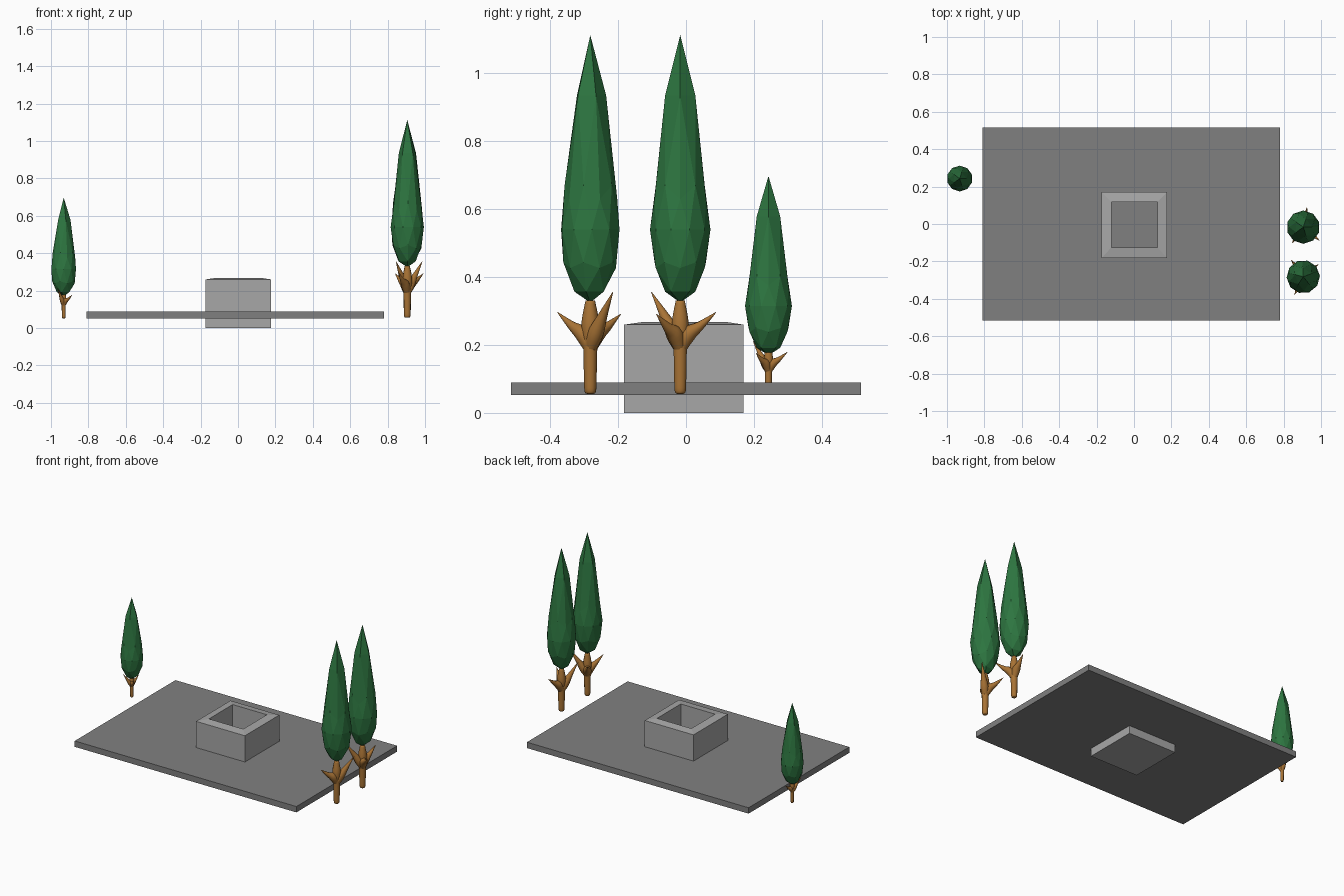
import bpy, bmesh, math
from mathutils import Vector, Matrix

if "Cube" in bpy.data.objects:
    bpy.data.objects.remove(bpy.data.objects["Cube"])


def material(name, rgb):
    m = bpy.data.materials.new(name)
    m.diffuse_color = (*rgb, 1)
    m.use_nodes = True
    m.node_tree.nodes["Principled BSDF"].inputs["Base Color"].default_value = m.diffuse_color
    return m


SLAB = material("dark_grey_stone", (0.216, 0.216, 0.216))
BASIN = material("light_grey_stone", (0.39, 0.39, 0.39))
LEAF = material("cypress_green", (0.026, 0.178, 0.051))
BARK = material("brown_bark", (0.39, 0.17, 0.035))


def finish(bm, name, mat, smooth=False):
    bmesh.ops.recalc_face_normals(bm, faces=bm.faces)
    for f in bm.faces:
        f.smooth = smooth
    me = bpy.data.meshes.new(name)
    bm.to_mesh(me)
    bm.free()
    me.materials.append(mat)
    ob = bpy.data.objects.new(name, me)
    bpy.context.collection.objects.link(ob)
    return ob


def loft(bm, rings):
    """Skin a list of coordinate rings and cap both ends."""
    vs = [[bm.verts.new(p) for p in r] for r in rings]
    n = len(vs[0])
    for a, b in zip(vs, vs[1:]):
        for i in range(n):
            j = (i + 1) % n
            bm.faces.new((a[i], a[j], b[j], b[i]))
    bm.faces.new(vs[0])
    bm.faces.new(vs[-1])


def tube(bm, path, sides=10):
    """Tapered limb through (x, y, z, radius) points, smoothed between them."""
    pts = [Vector(p) for p in path]
    fine = []
    for i in range(len(pts) - 1):
        p0, p1 = pts[max(i - 1, 0)], pts[i]
        p2, p3 = pts[i + 1], pts[min(i + 2, len(pts) - 1)]
        for k in range(4):
            t = k / 4
            fine.append(0.5 * (2 * p1 + (p2 - p0) * t
                               + (2 * p0 - 5 * p1 + 4 * p2 - p3) * t * t
                               + (3 * p1 - p0 - 3 * p2 + p3) * t ** 3))
    fine.append(pts[-1])
    rings = []
    for i, p in enumerate(fine):
        d = (fine[min(i + 1, len(fine) - 1)] - fine[max(i - 1, 0)]).to_3d()
        q = Vector((0, 0, 1)).rotation_difference(d.normalized())
        rings.append([p.to_3d() + q @ Vector((p.w * math.cos(a), p.w * math.sin(a), 0))
                      for a in (2 * math.pi * s / sides for s in range(sides))])
    loft(bm, rings)


def trunk(name, loc, turn, size):
    bm = bmesh.new()
    # main stem with rounded foot
    tube(bm, [(0, 0, 0, 0.008), (0, 0, 0.008, 0.017), (0, 0, 0.06, 0.019),
              (0, 0, 0.14, 0.021), (0, 0, 0.19, 0.026), (0, 0, 0.225, 0.024),
              (0, 0, 0.275, 0.014)])
    # three pointed branches
    for x, y, z in ((0.02, 0.105, 0.24), (0.085, -0.07, 0.235), (-0.06, -0.085, 0.30)):
        tube(bm, [(0, 0, 0.13, 0.017), (0.22 * x, 0.22 * y, 0.175, 0.024),
                  (0.55 * x, 0.55 * y, 0.08 + 0.5 * z, 0.014), (x, y, z, 0.001)])
    bm.transform(Matrix.Translation(loc) @ Matrix.Rotation(math.radians(turn), 4, 'Z')
                 @ Matrix.Scale(size, 4))
    finish(bm, name, BARK, True)


def foliage(name, x, y, low, mid, top, radius, turn):
    # low-poly sphere drawn out to a spire above its widest level
    bm = bmesh.new()
    bmesh.ops.create_icosphere(bm, subdivisions=2, radius=1,
                               matrix=Matrix.Rotation(math.radians(turn), 4, 'Z'))
    for v in bm.verts:
        t = v.co.z
        z = mid + (top - mid) * t ** 2.3 if t > 0 else mid + (mid - low) * t
        v.co = (x + radius * v.co.x, y + radius * v.co.y, z)
    finish(bm, name, LEAF)


def rect(x0, x1, y0, y1, z):
    return [(x0, y0, z), (x1, y0, z), (x1, y1, z), (x0, y1, z)]


# ground slab
bm = bmesh.new()
loft(bm, [rect(-0.81, 0.78, -0.516, 0.516, z) for z in (0.052, 0.09)])
finish(bm, "ground_slab", SLAB)

# hollow basin with a rim that rises slightly inwards
bm = bmesh.new()
outer, inner = (-0.173, 0.177, -0.182, 0.17), (-0.121, 0.125, -0.125, 0.118)
loft(bm, [rect(*outer, 0), rect(*outer, 0.26), rect(*inner, 0.268), rect(*inner, 0.03)])
finish(bm, "square_basin", BASIN)

# two tall trees and one small tree
for label, y, turn in (("near", -0.282, 165), ("middle", -0.017, 0)):
    trunk(label + "_trunk", (0.905, y, 0.056), turn, 1)
    foliage(label + "_foliage", 0.905, y, 0.325, 0.54, 1.113, 0.089, turn)
trunk("small_trunk", (-0.932, 0.243, 0.052), 0, 0.53)
foliage("small_foliage", -0.932, 0.243, 0.17, 0.315, 0.698, 0.069, 0)
